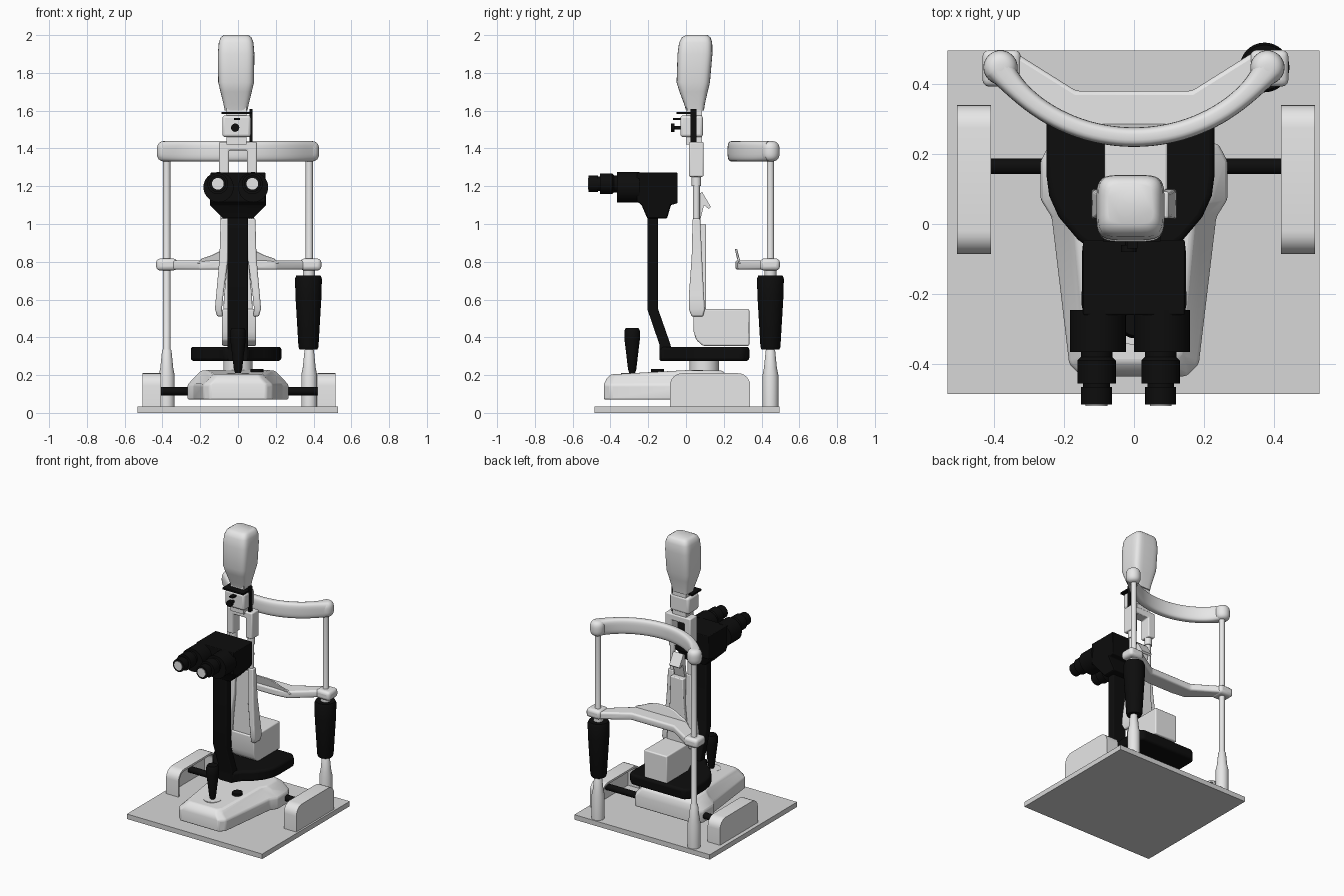
import bpy, bmesh, math
from mathutils import Vector

cube = bpy.data.objects.get("Cube")
if cube:
    bpy.data.objects.remove(cube, do_unlink=True)


def material(name, value):
    m = bpy.data.materials.new(name)
    m.use_nodes = True
    color = (value, value, value, 1)
    m.diffuse_color = color
    m.node_tree.nodes["Principled BSDF"].inputs["Base Color"].default_value = color
    return m


WHITE = material("enamel white", 0.8)
GREY = material("plate grey", 0.68)
BLACK = material("matt black", 0.004)


def finish(name, bm, mat, bevel=0, segments=3, angle=35):
    bmesh.ops.recalc_face_normals(bm, faces=bm.faces)
    me = bpy.data.meshes.new(name)
    bm.to_mesh(me)
    bm.free()
    ob = bpy.data.objects.new(name, me)
    bpy.context.collection.objects.link(ob)
    me.materials.append(mat)
    if bevel:
        mod = ob.modifiers.new("Bevel", "BEVEL")
        mod.width, mod.segments = bevel, segments
        mod.limit_method, mod.angle_limit = "ANGLE", math.radians(25)
    bpy.ops.object.select_all(action="DESELECT")
    bpy.context.view_layer.objects.active = ob
    ob.select_set(True)
    bpy.ops.object.shade_smooth_by_angle(angle=math.radians(angle))


def loft(name, rings, mat, bevel=0, segments=3, angle=35):
    """Skin a list of equal-length point rings and cap both ends."""
    bm = bmesh.new()
    rows = [[bm.verts.new(p) for p in ring] for ring in rings]
    n = len(rows[0])
    for a, b in zip(rows, rows[1:]):
        for i in range(n):
            j = (i + 1) % n
            bm.faces.new((a[i], a[j], b[j], b[i]))
    bm.faces.new(rows[0])
    bm.faces.new(rows[-1])
    finish(name, bm, mat, bevel, segments, angle)


def box(name, x, y, z, mat, bevel=0):
    rings = [[(x[0], y[0], h), (x[1], y[0], h), (x[1], y[1], h), (x[0], y[1], h)] for h in z]
    loft(name, rings, mat, bevel)


def prism(name, pts, lo, hi, mat, axis="z", bevel=0, segments=3):
    """Extrude a 2D outline along an axis."""
    place = {"x": lambda a, b, t: (t, a, b), "y": lambda a, b, t: (a, t, b),
             "z": lambda a, b, t: (a, b, t)}[axis]
    loft(name, [[place(a, b, t) for a, b in pts] for t in (lo, hi)], mat, bevel, segments)


def lathe(name, profile, origin, mat, axis="z", n=32):
    """Turn (radius, distance) pairs around an axis through the origin."""
    rings = []
    for r, t in profile:
        ring = []
        for i in range(n):
            c = r * math.cos(math.tau * i / n)
            s = r * math.sin(math.tau * i / n)
            p = {"x": (t, c, s), "y": (c, t, s), "z": (c, s, t)}[axis]
            ring.append(Vector(origin) + Vector(p))
        rings.append(ring)
    loft(name, rings, mat, angle=32)


def squircle(power, n=24):
    """Unit square outline with rounded corners."""
    angles = [math.tau * (k + 0.5) / n for k in range(n)]
    return [tuple(math.copysign(abs(f(a)) ** power, f(a)) for f in (math.cos, math.sin))
            for a in angles]


def mirrored(half):
    """Close a half outline (x > 0) with its reflection."""
    return half + [(-x, y) for x, y in reversed(half)]


SIDES = (("right", -1), ("left", 1))

# Table plate, axle and rail covers that are open on the inside
box("base_plate", (-0.533, 0.53), (-0.485, 0.495), (0, 0.035), GREY)
lathe("axle", [(0.022, -0.5), (0.022, 0.51)], (0, 0.165, 0.115), BLACK, "x")
arc = [(math.cos(math.radians(a)), math.sin(math.radians(a))) for a in range(0, 91, 15)]


def cover_outline(inset):
    half = [(0.2125 - inset, 0.035)]
    half += [(0.1475 + (0.065 - inset) * c, 0.145 + (0.065 - inset) * s) for c, s in arc]
    return [(y + 0.1275, z) for y, z in mirrored(half)]


arch = cover_outline(0) + cover_outline(0.014)[::-1]
for side, s in SIDES:
    inner, wall, outer = (s * d + 0.006 for d in (0.414, 0.499, 0.511))
    prism(side + "_rail_cover_wall", cover_outline(0), wall, outer, WHITE, "x")
    prism(side + "_rail_cover_arch", arch, inner, wall, WHITE, "x")

# Sliding carriage with sloping shoulders
outline = mirrored([(0.15, -0.435), (0.185, -0.4), (0.235, 0.02), (0.267, 0.07),
                    (0.267, 0.18), (0.24, 0.23)])
rings = []
for z, sx, sy in ((0.07, 1, 1), (0.15, 1, 1), (0.2, 0.82, 0.96), (0.225, 0.72, 0.88)):
    rings.append([(x * sx, -0.1 + (y + 0.1) * sy, z - (0.02 if y < -0.3 and z > 0.16 else 0))
                  for x, y in outline])
loft("carriage", rings, WHITE, 0.01)
lathe("joystick_ring", [(0.06, 0.2), (0.06, 0.212)], (0, -0.285, 0), WHITE)
lathe("joystick", [(0.012, 0.2), (0.022, 0.23), (0.03, 0.3), (0.041, 0.39), (0.041, 0.435),
                   (0.033, 0.45)], (0, -0.285, 0), BLACK)
lathe("lock_button", [(0.034, 0.215), (0.034, 0.233)], (0.1, -0.15, 0), BLACK)
lathe("pivot", [(0.078, 0.21), (0.078, 0.29)], (0, 0.097, 0), WHITE)

# Swinging arm: foot with a rounded front and square back, bent column
foot = [(0.06, -0.14), (0.1, -0.08), (0.15, -0.045), (0.205, 0.02), (0.232, 0.08),
        (0.24, 0.14), (0.24, 0.3), (0.205, 0.335)]
prism("arm_foot", [(x - 0.01, y) for x, y in mirrored(foot)], 0.275, 0.35, BLACK, bevel=0.016)
column = [(-0.14, 0.275), (-0.06, 0.275), (-0.085, 0.37), (-0.148, 0.55), (-0.148, 1.06),
          (-0.205, 1.06), (-0.205, 0.55), (-0.14, 0.36)]
prism("arm_column", column, -0.055, 0.052, BLACK, "x", 0.008)

# Microscope head with twin eyepieces
head = [(-0.205, 1.03), (-0.1, 1.03), (-0.08, 1.1), (-0.045, 1.11), (-0.045, 1.272),
        (-0.26, 1.272), (-0.26, 1.12), (-0.235, 1.1)]
rings = [[(s * (0.08 if z < 1.05 else 0.145), y, z) for y, z in head] for s in (-1, 1)]
loft("microscope_head", rings, BLACK, 0.005)
for side, x in (("right", -0.103), ("left", 0.08)):
    lathe(side + "_barrel", [(0.08, -0.365), (0.08, -0.245)], (x, 0, 1.195), BLACK, "y")
    lathe(side + "_eyepiece",
          [(0.044, -0.515), (0.044, -0.465), (0.038, -0.465), (0.038, -0.455), (0.055, -0.455),
           (0.055, -0.39), (0.045, -0.38), (0.045, -0.36)], (x - 0.004, 0, 1.213), BLACK, "y")
    lathe(side + "_lens", [(0.031, -0.519), (0.031, -0.51)], (x - 0.004, 0, 1.213), WHITE, "y")

# Lamp arm: counterweight box, splayed legs, centre panel, rods and fork
weight = [(0.09, 0.355), (0.335, 0.355), (0.335, 0.55), (0.04, 0.55), (0.04, 0.43), (0.055, 0.385)]
prism("lamp_base", weight, -0.084, 0.096, WHITE, "x", 0.008)
leg = ((0.51, 0.08, 0.11, 0.03, 0.09), (0.55, 0.085, 0.122, 0.015, 0.1),
       (0.62, 0.078, 0.116, 0.015, 0.095), (0.82, 0.052, 0.098, 0.03, 0.085),
       (1.03, 0.048, 0.092, 0.035, 0.075))
for side, s in SIDES:
    rings = [[(s * a, y0, z), (s * b, y0, z), (s * b, y1, z), (s * a, y1, z)]
             for z, a, b, y0, y1 in leg]
    loft(side + "_lamp_leg", rings, WHITE, 0.008)
    lathe(side + "_lamp_rod", [(0.018, 1.0), (0.018, 1.2), (0.025, 1.2), (0.025, 1.27)],
          (s * 0.07 - 0.004, 0.055, 0), WHITE, n=20)
rings = [[(-w, 0.05, z), (w, 0.05, z), (w, 0.107, z), (-w, 0.107, z)]
         for z, w in ((0.54, 0.078), (0.62, 0.074), (0.82, 0.054), (1.0, 0.05))]
loft("lamp_back_panel", rings, WHITE, 0.006)
mirror = [(0.07, 1.16), (0.085, 1.17), (0.132, 1.09), (0.12, 1.08), (0.095, 1.1), (0.07, 1.0), (0.05, 1.0)]
prism("mirror_plate", mirror, -0.04, 0.04, WHITE, "x")
fork = [(-0.1, 1.25), (-0.048, 1.25), (-0.048, 1.39), (0.048, 1.39), (0.048, 1.25),
        (0.1, 1.25), (0.1, 1.435), (-0.1, 1.435)]
prism("lamp_fork", fork, 0.015, 0.093, WHITE, "y", 0.008)

# Filter block, its controls and the lamp head
box("filter_block", (-0.083, 0.068), (-0.03, 0.09), (1.46, 1.575), WHITE, 0.015)
box("filter_neck", (-0.06, 0.045), (0.0, 0.085), (1.42, 1.63), WHITE)
box("filter_plate", (-0.088, 0.075), (-0.05, 0.055), (1.583, 1.594), BLACK)
box("filter_lever", (-0.02, 0.01), (-0.07, 0.02), (1.55, 1.56), BLACK)
box("scale_strip", (0.06, 0.077), (0.025, 0.055), (1.43, 1.61), BLACK)
lathe("filter_knob", [(0.022, -0.08), (0.022, -0.06), (0.01, -0.06), (0.01, -0.02)],
      (-0.015, 0, 1.51), BLACK, "y", 20)
rings = []
for z, w, y0, y1 in ((1.6, 0.06, 0, 0.095), (1.635, 0.067, -0.01, 0.1), (1.7, 0.083, -0.035, 0.115),
                     (1.75, 0.095, -0.05, 0.127), (1.9, 0.097, -0.045, 0.14),
                     (1.96, 0.092, -0.037, 0.139), (1.988, 0.082, -0.022, 0.13), (2.0, 0.065, 0, 0.115)):
    rings.append([(w * u - 0.01, (y0 + y1) / 2 + v * (y1 - y0) / 2, z) for u, v in squircle(0.42, 32)])
loft("lamp_head", rings, WHITE, angle=60)

# Headrest posts and grip
for side, s in SIDES:
    lathe(side + "_post", [(0.042, 0.03), (0.042, 0.2), (0.034, 0.24), (0.025, 0.33), (0.019, 0.34),
                           (0.019, 1.36)], (s * 0.377, 0.447, 0), WHITE)
lathe("grip_collar", [(0.032, 0.72), (0.032, 0.77)], (0.375, 0.447, 0), WHITE)
lathe("grip", [(0.047, 0.335), (0.053, 0.35), (0.069, 0.62), (0.071, 0.71), (0.064, 0.728)],
      (0.373, 0.447, 0), BLACK)

# Forehead band: rounded section swept along a curve, swelling into rounded ends
rings = []
steps = 40
for i in range(steps + 1):
    u = -1 + 2 * i / steps
    ang = u * 1.02
    center = Vector((0.385 * math.sin(ang) / math.sin(1.02),
                     0.248 + 0.2 * (1 - math.cos(ang)) / (1 - math.cos(1.02)), 1.385))
    normal = Vector((-0.8 * math.sin(ang), math.cos(ang), 0)).normalized()
    half = 0.028 + 0.017 * abs(u) ** 8
    rings.append([center + normal * half * a + Vector((0, 0, 0.054 * b)) for a, b in squircle(0.6)])
loft("forehead_band", rings, WHITE, angle=60)
dome = [(0.049 * math.cos(a) ** 0.7, 0.054 * math.copysign(abs(math.sin(a)) ** 0.7, a))
        for a in (math.radians(d) for d in range(-85, 86, 10))]
for side, s in SIDES:
    lathe(side + "_band_end", dome, (s * 0.381, 0.447, 1.385), WHITE)

# Chin rest: angled bar, end clamps and upturned cup lip
bar = mirrored([(0.1, 0.262), (0.2, 0.275), (0.35, 0.4), (0.41, 0.41), (0.41, 0.475),
                (0.34, 0.49), (0.165, 0.38)])
prism("chin_bar", bar, 0.758, 0.808, WHITE, bevel=0.012)
for side, s in SIDES:
    x = s * 0.382 + 0.004
    box(side + "_chin_clamp", (x - 0.055, x + 0.055), (0.392, 0.497), (0.754, 0.817), WHITE, 0.02)
lip = mirrored([(0.22, 0.79), (0.19, 0.818), (0.14, 0.835), (0.1, 0.855), (0.05, 0.868)])
rings = [[(x, y + 0.4 * x * x, z) for x, z in lip] for y in (0.258, 0.27)]
loft("chin_cup_lip", rings, WHITE, 0.004)
